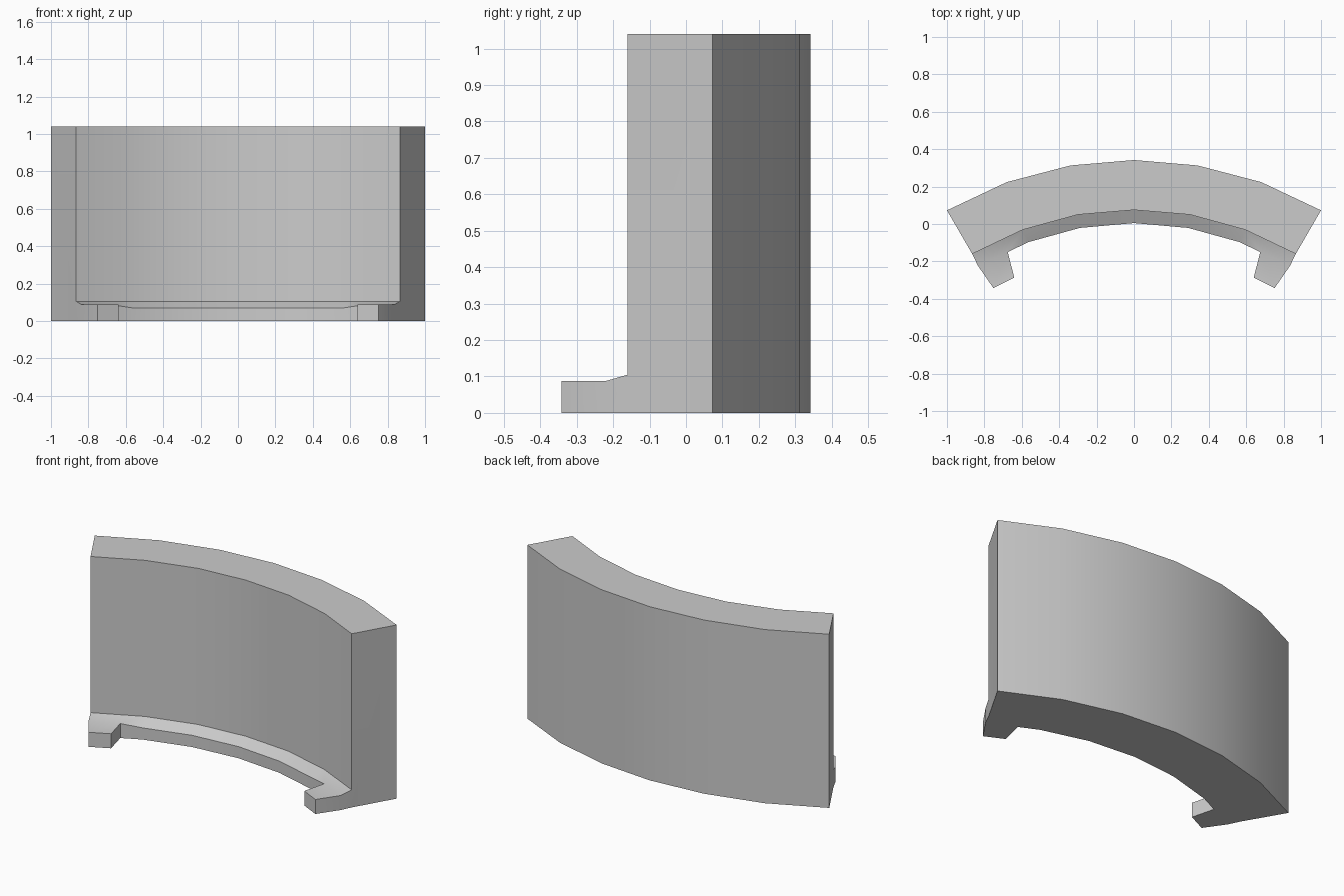
import bpy, bmesh
from math import radians

if "Cube" in bpy.data.objects:
    bpy.data.objects.remove(bpy.data.objects["Cube"])

TOP, LEDGE, LIP, FOOT = 1.04, 0.105, 0.07, 0.087

# Plan outlines of the right half, from the centre line outwards
outer = [(0, 0.342), (0.34, 0.313), (0.68, 0.224), (1, 0.073)]
wall = [(0, 0.075), (0.3, 0.05), (0.595, -0.031), (0.865, -0.16)]
lip = [(0, 0.005), (0.29, -0.021), (0.565, -0.097)]
notch, foot_in, foot_out, side = (0.675, -0.15), (0.64, -0.287), (0.752, -0.342), (0.835, -0.222)

ledge_z = {p: LEDGE for p in wall}
ledge_z.update({p: LIP for p in lip})
ledge_z.update({p: FOOT for p in (notch, foot_in, foot_out, side)})

bm = bmesh.new()
cache = {}


def vert(p, z):
    key = (p, z)
    if key not in cache:
        cache[key] = bm.verts.new((*p, z))
    return cache[key]


def face(*points):
    bm.faces.new([vert(p, z) for p, z in points])


# Curved wall: top, underside, back and front faces
for i in range(3):
    o, p, w, v = outer[i], outer[i + 1], wall[i], wall[i + 1]
    for z in (0, TOP):
        face((o, z), (p, z), (v, z), (w, z))
    face((o, 0), (p, 0), (p, TOP), (o, TOP))
    face((w, LEDGE), (v, LEDGE), (v, TOP), (w, TOP))

# Straight end of the wall
o, w = outer[3], wall[3]
face((o, 0), (w, 0), (w, LEDGE), (w, TOP), (o, TOP))

# Sloping ledge and flat foot, with matching undersides
cells = [(wall[i], wall[i + 1], lip[i + 1], lip[i]) for i in range(2)]
cells += [(wall[2], wall[3], side, notch), (wall[2], notch, lip[2]),
          (notch, side, foot_out, foot_in)]
for cell in cells:
    face(*[(p, ledge_z[p]) for p in cell])
    face(*[(p, 0) for p in cell])

# Vertical rim around the ledge and foot
rim = lip + [notch, foot_in, foot_out, side, wall[3]]
for a, b in zip(rim, rim[1:]):
    face((a, 0), (b, 0), (b, ledge_z[b]), (a, ledge_z[a]))

# Mirror to the left half
bmesh.ops.mirror(bm, geom=bm.verts[:] + bm.edges[:] + bm.faces[:],
                 axis='X', merge_dist=0.0005)
bmesh.ops.remove_doubles(bm, verts=bm.verts[:], dist=0.0005)
bmesh.ops.recalc_face_normals(bm, faces=bm.faces[:])

mesh = bpy.data.meshes.new("curved_wall_segment")
bm.to_mesh(mesh)
bm.free()
obj = bpy.data.objects.new("curved_wall_segment", mesh)
bpy.context.collection.objects.link(obj)
bpy.context.view_layer.objects.active = obj
obj.select_set(True)
bpy.ops.object.shade_smooth_by_angle(angle=radians(30))
